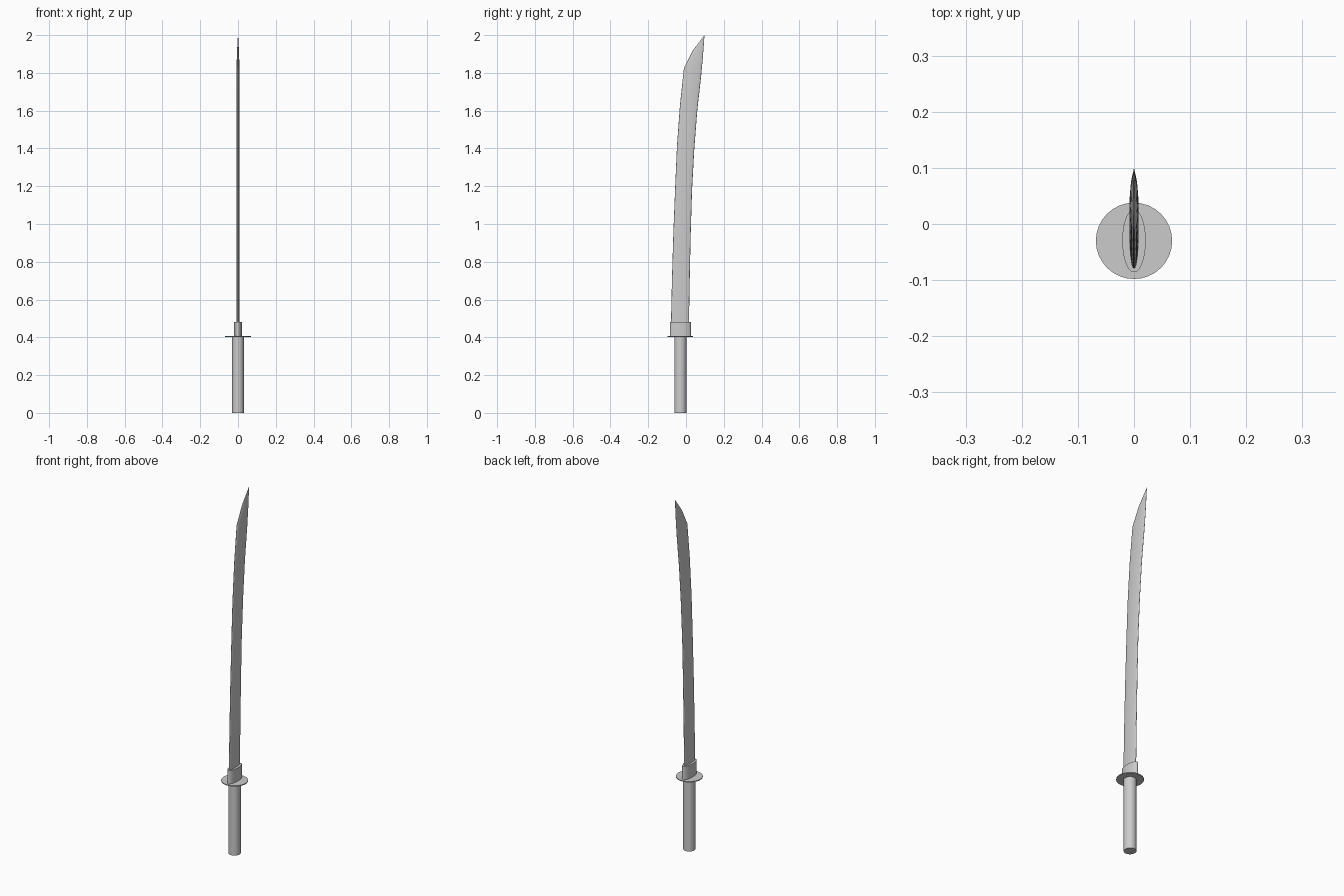
import bpy, bmesh, math

if "Cube" in bpy.data.objects:
    bpy.data.objects.remove(bpy.data.objects["Cube"])

SEGMENTS = 32
AXIS_Y = -0.03


def loft(name, sections):
    """Skin elliptical sections: (front y, front z, back y, back z, half thickness)."""
    bm = bmesh.new()
    rings = []
    for y0, z0, y1, z1, half in sections:
        ring = []
        for i in range(SEGMENTS):
            a = 2 * math.pi * i / SEGMENTS
            t = (1 + math.sin(a)) / 2
            ring.append(bm.verts.new((half * math.cos(a), y0 + (y1 - y0) * t, z0 + (z1 - z0) * t)))
        rings.append(ring)
    for lower, upper in zip(rings, rings[1:]):
        for i in range(SEGMENTS):
            j = (i + 1) % SEGMENTS
            bm.faces.new((lower[i], lower[j], upper[j], upper[i]))
    bm.faces.new(rings[0][::-1])
    bm.faces.new(rings[-1])
    mesh = bpy.data.meshes.new(name)
    bm.to_mesh(mesh)
    bm.free()
    obj = bpy.data.objects.new(name, mesh)
    bpy.context.collection.objects.link(obj)
    bpy.context.view_layer.objects.active = obj
    obj.select_set(True)
    bpy.ops.object.shade_smooth_by_angle(angle=math.radians(30))
    obj.select_set(False)
    return obj


def upright(name, half_x, half_y, z0, z1, y=AXIS_Y):
    """Straight elliptical cylinder."""
    return loft(name, [(y - half_y, z, y + half_y, z, half_x) for z in (z0, z1)])


# Round grip, thin disc guard and oval collar
upright("grip", 0.031, 0.032, 0.0, 0.405)
upright("guard", 0.068, 0.068, 0.403, 0.408)
upright("collar", 0.021, 0.056, 0.405, 0.482)

# Curved blade, with its last sections leaning into the point
loft("blade", [
    (-0.081, 0.41, 0.014, 0.41, 0.008),
    (-0.079, 0.50, 0.016, 0.50, 0.008),
    (-0.074, 0.72, 0.020, 0.72, 0.008),
    (-0.067, 0.95, 0.025, 0.95, 0.008),
    (-0.058, 1.18, 0.032, 1.18, 0.008),
    (-0.048, 1.41, 0.044, 1.40, 0.008),
    (-0.032, 1.63, 0.060, 1.605, 0.008),
    (-0.011, 1.825, 0.081, 1.79, 0.008),
    (0.037, 1.92, 0.089, 1.88, 0.006),
    (0.097, 1.999, 0.098, 2.0, 0.0005),
])
